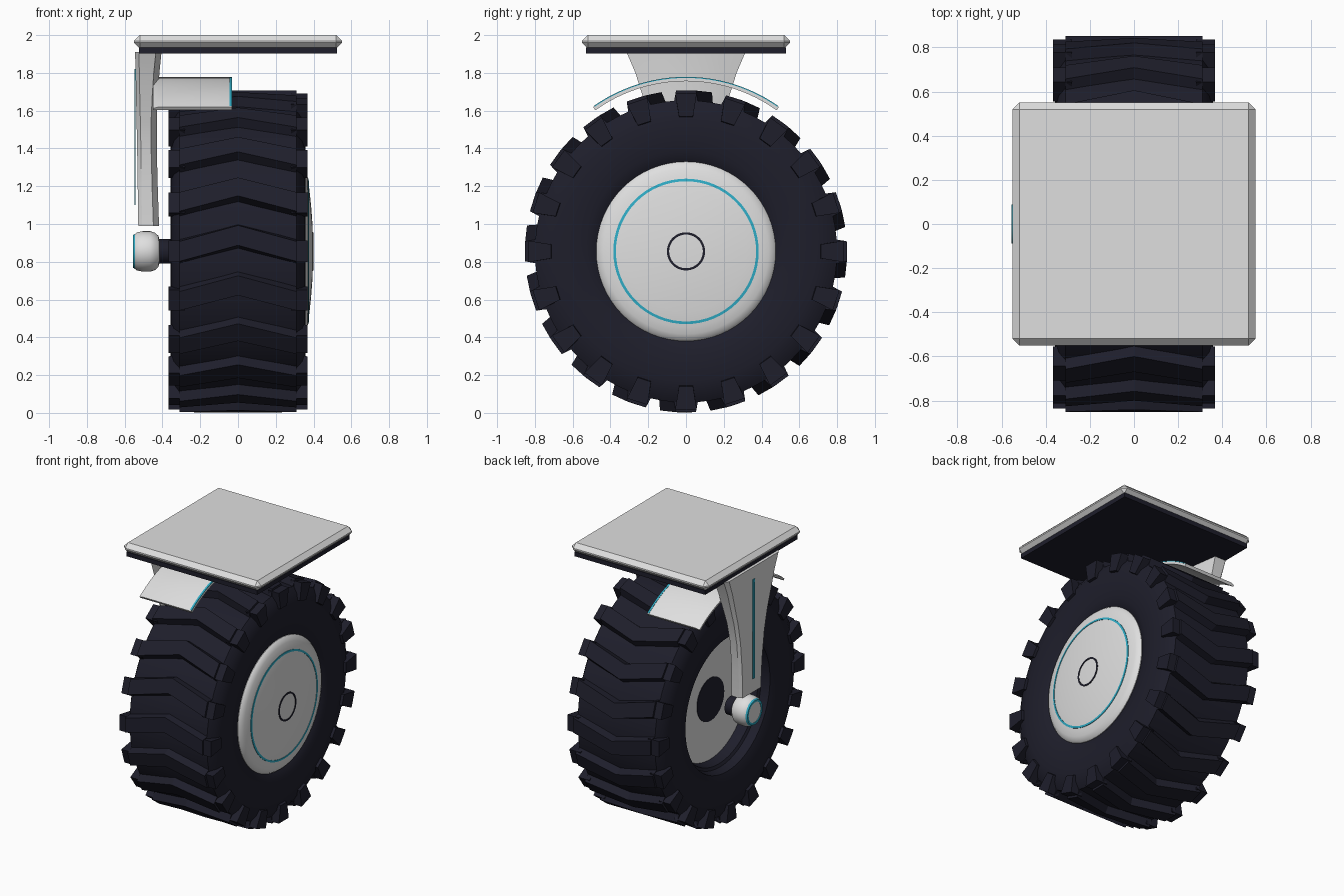
import bpy
from math import sin, cos, pi, radians

old = bpy.data.objects.get("Cube")
if old:
    bpy.data.objects.remove(old, do_unlink=True)


def material(name, colour):
    m = bpy.data.materials.new(name)
    m.use_nodes = True
    rgba = (*colour, 1)
    m.diffuse_color = rgba
    node = next(n for n in m.node_tree.nodes if n.type == 'BSDF_PRINCIPLED')
    node.inputs["Base Color"].default_value = rgba
    return m


GREY = material("light_grey", (0.74, 0.74, 0.74))
RUBBER = material("dark_rubber", (0.013, 0.013, 0.024))
BLUE = material("cyan_trim", (0.03, 0.42, 0.57))

AXLE = 0.855   # height of the wheel centre
LUGS = 20


def build(name, verts, faces, mat, smooth=True):
    me = bpy.data.meshes.new(name)
    me.from_pydata(verts, [], faces)
    me.materials.append(mat)
    ob = bpy.data.objects.new(name, me)
    bpy.context.collection.objects.link(ob)
    bpy.ops.object.select_all(action='DESELECT')
    ob.select_set(True)
    bpy.context.view_layer.objects.active = ob
    # consistent outward normals
    bpy.ops.object.mode_set(mode='EDIT')
    bpy.ops.mesh.select_all(action='SELECT')
    bpy.ops.mesh.remove_doubles(threshold=0.00001)
    bpy.ops.mesh.normals_make_consistent(inside=False)
    bpy.ops.object.mode_set(mode='OBJECT')
    if smooth:
        bpy.ops.object.shade_smooth_by_angle(angle=radians(30))
    return ob


def polar(x, r, a, zc=AXLE):
    """Point round the x axis; angle 0 is up, positive leans to the back."""
    return (x, r * sin(a), zc + r * cos(a))


def loft(rings):
    """Skin matching rings and cap both ends."""
    n = len(rings[0])
    verts = [p for ring in rings for p in ring]
    faces = [(k * n + i, k * n + (i + 1) % n, (k + 1) * n + (i + 1) % n, (k + 1) * n + i)
             for k in range(len(rings) - 1) for i in range(n)]
    last = (len(rings) - 1) * n
    faces += [tuple(range(n)), tuple(range(last, last + n))]
    return verts, faces


def revolve(name, profile, mat, steps=64, closed=True):
    """Turn an (x, radius) profile fully round the axle."""
    n = len(profile)
    verts = [polar(x, r, 2 * pi * k / steps) for k in range(steps) for x, r in profile]
    faces = []
    for k in range(steps):
        k2 = (k + 1) % steps
        for i in range(n if closed else n - 1):
            j = (i + 1) % n
            faces.append((k * n + i, k * n + j, k2 * n + j, k2 * n + i))
    return build(name, verts, faces, mat)


def arc(name, profile, mat, half_angle, zc, steps=24):
    """Sweep a closed (x, radius) profile over an arc centred on the top."""
    rings = [[polar(x, r, half_angle * (2 * k / steps - 1), zc) for x, r in profile]
             for k in range(steps + 1)]
    return build(name, *loft(rings), mat)


def box(name, lo, hi, mat, bevel=0):
    x0, y0, z0 = lo
    x1, y1, z1 = hi
    rings = [[(x0, y0, z), (x1, y0, z), (x1, y1, z), (x0, y1, z)] for z in (z0, z1)]
    ob = build(name, *loft(rings), mat, smooth=False)
    if bevel:
        mod = ob.modifiers.new("edge_chamfer", 'BEVEL')
        mod.width = bevel
        mod.segments = 1
    return ob


# Mounting plate and dark pad beneath it
box("mounting_plate", (-0.55, -0.55, 1.93), (0.55, 0.55, 2.0), GREY, 0.03)
box("mounting_pad", (-0.525, -0.53, 1.903), (0.525, 0.53, 1.935), RUBBER)

# Tyre carcass, with a stepped recess on the strut side
side = [(0.31, 0.80), (0.34, 0.755), (0.354, 0.69), (0.357, 0.61), (0.350, 0.53), (0.335, 0.485)]
recess = [(-0.275, 0.47), (-0.265, 0.45), (-0.19, 0.435), (0.30, 0.435)]
revolve("tyre", side + recess[::-1] + [(-x, r) for x, r in reversed(side)], RUBBER, 80)

# Tread: chevron bars across the crown and blocks on both shoulders
verts, faces = [], []


def add_lug(rings):
    v, f = loft(rings)
    base = len(verts)
    verts.extend(v)
    faces.extend(tuple(i + base for i in face) for face in f)


for k in range(LUGS):
    a = 2 * pi * k / LUGS
    bar = []
    for x, lead in ((-0.31, 0), (0, 0.1), (0.31, 0)):
        c = a + lead
        bar.append([polar(x, 0.78, c - 0.085), polar(x, 0.853, c - 0.062),
                    polar(x, 0.853, c + 0.062), polar(x, 0.78, c + 0.085)])
    add_lug(bar)
    for s in (-1, 1):
        add_lug([[polar(s * x, inner, a - 0.052), polar(s * x, 0.838, a - 0.068),
                  polar(s * x, 0.838, a + 0.068), polar(s * x, inner, a + 0.052)]
                 for x, inner in ((0.28, 0.70), (0.368, 0.715))])
build("tyre_tread", verts, faces, RUBBER, smooth=False)


# Domed hub cover with a rounded rim and two inlaid rings
def dome(r):
    return 0.398 - 0.03 * (r / 0.4) ** 2


cover = [(0.30, 0.476), (0.332, 0.475), (0.347, 0.463), (0.358, 0.438)]
cover += [(dome(r), r) for r in (0.40, 0.32, 0.24, 0.16, 0.08, 0)]
revolve("hub_cover", cover, GREY, closed=False)
for name, r, w, mat in (("hub_trim_ring", 0.378, 0.007, BLUE), ("hub_centre_ring", 0.095, 0.006, RUBBER)):
    revolve(name, [(dome(r) - 0.006, r - w), (dome(r) - 0.006, r + w),
                   (dome(r + w) + 0.003, r + w), (dome(r - w) + 0.003, r - w)], mat)

# Recessed wheel disc on the strut side, with its dark bore
revolve("wheel_disc", [(-0.17, 0), (-0.17, 0.44), (-0.195, 0.44), (-0.195, 0)], GREY, closed=False)
revolve("wheel_bore", [(-0.19, 0), (-0.19, 0.155), (-0.199, 0.155), (-0.199, 0)], RUBBER, closed=False)

# Axle stub, rounded axle knob and its trim ring
revolve("axle_stub", [(-0.355, 0), (-0.355, 0.065), (-0.45, 0.065), (-0.45, 0)], RUBBER, 32, False)
revolve("axle_knob", [(-0.415, 0), (-0.415, 0.06), (-0.422, 0.083), (-0.44, 0.099), (-0.465, 0.107),
                      (-0.505, 0.107), (-0.535, 0.101), (-0.55, 0.088), (-0.551, 0)], GREY, 40, False)
revolve("axle_knob_ring", [(-0.544, 0.073), (-0.544, 0.094), (-0.555, 0.087), (-0.555, 0.073)], BLUE, 40)

# Strut: flared at the plate, with a narrow raised rib on its inner side
rings = []
for z, w, outer, inner in ((0.99, 0.115, -0.528, -0.418), (1.2, 0.127, -0.531, -0.425),
                           (1.4, 0.152, -0.534, -0.43), (1.55, 0.187, -0.537, -0.43),
                           (1.68, 0.23, -0.54, -0.424), (1.8, 0.268, -0.542, -0.416),
                           (1.91, 0.315, -0.545, -0.405)):
    half = [(outer, 0.9 * w), (outer + 0.02, w), (inner - 0.03, w), (inner, min(0.115, 0.65 * w))]
    rings.append([(x, y, z) for x, y in half] + [(x, -y, z) for x, y in reversed(half)])
build("strut", *loft(rings), GREY)
box("strut_trim", (-0.547, -0.011, 1.10), (-0.542, 0.011, 1.82), BLUE)

# Curved mudguard above the tyre with a thin trim strip along its free edge
arc("mudguard", [(-0.45, 0.826), (-0.033, 0.826), (-0.033, 0.847), (-0.42, 0.847), (-0.45, 0.838)],
    GREY, radians(35.5), 0.93)
arc("mudguard_trim", [(-0.045, 0.843), (-0.031, 0.843), (-0.031, 0.849), (-0.045, 0.849)],
    BLUE, radians(35), 0.93)
